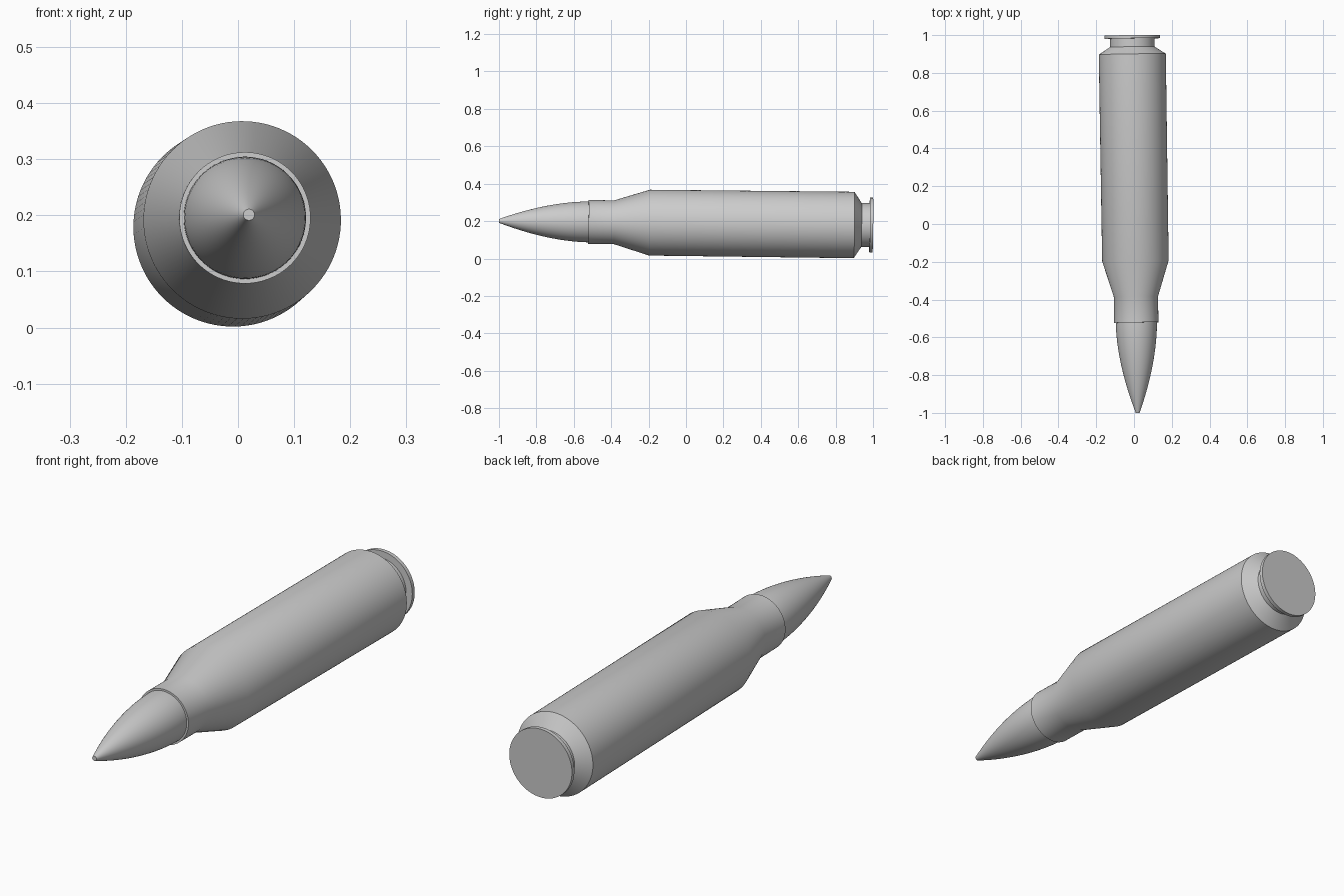
import bpy, bmesh, math
from mathutils import Matrix, Vector

if "Cube" in bpy.data.objects:
    bpy.data.objects.remove(bpy.data.objects["Cube"])

SEGMENTS = 96

# Slightly tilted long axis, running from the tip (-y) to the base (+y)
direction = Vector((-0.0150, 1.0, -0.0115)).normalized()
rotation = Vector((0, 0, 1)).rotation_difference(direction).to_matrix().to_4x4()
placement = Matrix.Translation((0.0045, 0, 0.1895)) @ rotation


def lathe(name, profile):
    """Revolve (position along axis, radius) points and cap both ends."""
    bm = bmesh.new()
    rings = []
    for pos, radius in profile:
        ring = []
        for i in range(SEGMENTS):
            a = 2 * math.pi * i / SEGMENTS
            ring.append(bm.verts.new((radius * math.cos(a), radius * math.sin(a), pos)))
        rings.append(ring)
    for a, b in zip(rings, rings[1:]):
        for i in range(SEGMENTS):
            j = (i + 1) % SEGMENTS
            bm.faces.new((a[i], a[j], b[j], b[i]))
    bm.faces.new(rings[0][::-1])
    bm.faces.new(rings[-1])
    bmesh.ops.recalc_face_normals(bm, faces=bm.faces)
    bm.transform(placement)
    mesh = bpy.data.meshes.new(name)
    bm.to_mesh(mesh)
    bm.free()
    obj = bpy.data.objects.new(name, mesh)
    bpy.context.collection.objects.link(obj)
    bpy.context.view_layer.objects.active = obj
    obj.select_set(True)
    bpy.ops.object.shade_smooth_by_angle(angle=math.radians(25))
    obj.select_set(False)
    return obj


# Case: neck, sloped shoulder, body, chamfer, groove and rim
lathe("case", [
    (-0.522, 0.117), (-0.385, 0.117),
    (-0.195, 0.176), (0.899, 0.1775),
    (0.938, 0.118), (0.982, 0.118),
    (0.982, 0.147), (0.999, 0.147),
])

# Pointed nose: curved taper seated in the neck
steps = 20
nose = []
for k in range(steps + 1):
    t = k / steps
    nose.append((-1.0 + 0.48 * t, 0.010 + 0.099 * (1 - (1 - t) ** 1.8)))
nose.append((-0.45, 0.109))
lathe("nose", nose)
